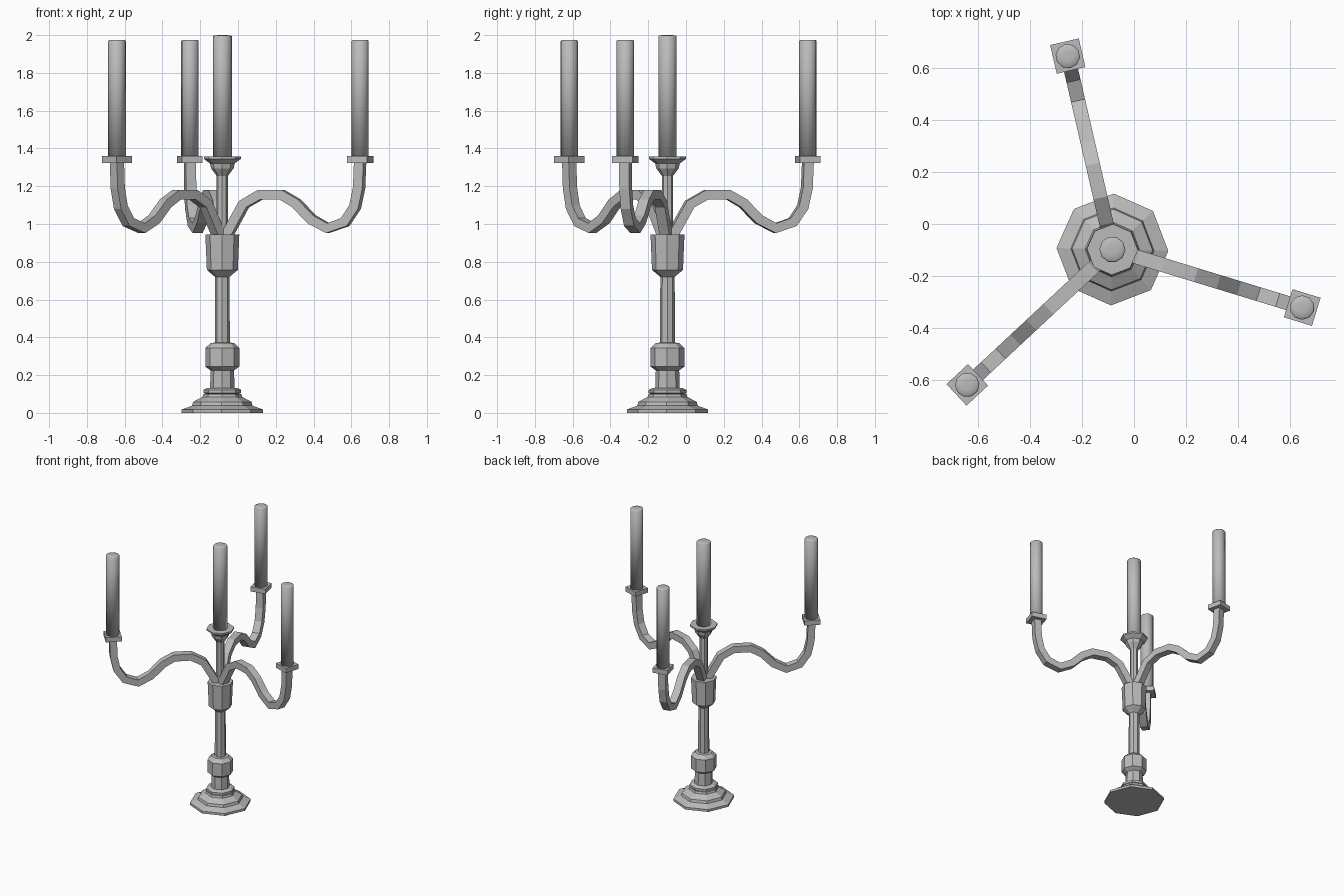
import bpy, bmesh, math
from mathutils import Vector, Matrix

if "Cube" in bpy.data.objects:
    bpy.data.objects.remove(bpy.data.objects["Cube"], do_unlink=True)

grey = bpy.data.materials.new("plain grey")
grey.use_nodes = True
colour = (0.5, 0.5, 0.5, 1)
grey.diffuse_color = colour
grey.node_tree.nodes["Principled BSDF"].inputs["Base Color"].default_value = colour

AXIS = Vector((-0.083, -0.098, 0))   # centre of the stem
REACH = 0.763                        # stem to outer candle
ARM_ANGLES = {"right_front": 223, "left": -17, "back": 103}


def finish(name, bm, matrix=Matrix(), smooth=False):
    bmesh.ops.recalc_face_normals(bm, faces=bm.faces)
    bm.transform(matrix)
    for f in bm.faces:
        f.smooth = smooth
    mesh = bpy.data.meshes.new(name)
    bm.to_mesh(mesh)
    bm.free()
    mesh.materials.append(grey)
    obj = bpy.data.objects.new(name, mesh)
    bpy.context.collection.objects.link(obj)
    return obj


def loft(bm, rings):
    """Skin a row of equal rings and cap both ends."""
    rows = [[bm.verts.new(p) for p in ring] for ring in rings]
    n = len(rows[0])
    for a, b in zip(rows, rows[1:]):
        for i in range(n):
            j = (i + 1) % n
            bm.faces.new((a[i], a[j], b[j], b[i]))
    bm.faces.new(rows[0])
    bm.faces.new(rows[-1])


def turned(name, profile, matrix, sides=8, twist=-1.5, smooth=False):
    bm = bmesh.new()
    turns = [math.radians(twist) + math.tau * i / sides for i in range(sides)]
    loft(bm, [[(r * math.cos(t), r * math.sin(t), z) for t in turns]
              for r, z in profile])
    return finish(name, bm, matrix, smooth)


def candle(name, radius, bottom, top, matrix):
    # rounded shading over the rim, domed by a very shallow tip
    turned(name, [(radius, bottom), (radius, top - 0.006),
                  (radius * 0.9, top - 0.002), (radius * 0.4, top)],
           matrix, sides=10, smooth=True)


# Turned stem
centre = Matrix.Translation(AXIS)
turned("stepped_base", [(0.215, 0), (0.215, 0.018), (0.16, 0.038), (0.155, 0.058),
                        (0.105, 0.085), (0.1, 0.1)], centre)
turned("base_ring", [(0.085, 0.1), (0.1, 0.105), (0.1, 0.122), (0.08, 0.132)], centre)
turned("lower_stem", [(0.065, 0.13), (0.062, 0.225), (0.09, 0.245), (0.09, 0.343),
                      (0.062, 0.37), (0.04, 0.372), (0.038, 0.72), (0.082, 0.757),
                      (0.09, 0.945)], centre)
turned("upper_stem_and_cup", [(0.03, 0.94), (0.03, 1.255), (0.06, 1.295),
                              (0.065, 1.32), (0.098, 1.345), (0.098, 1.357)], centre)
candle("centre_candle", 0.05, 1.35, 2.0, centre)

# Arm centre line, as distance from the stem and height
PATH = [Vector((r, 0, z)) for r, z in (
    (0.02, 0.93), (0.12, 1.105), (0.21, 1.155), (0.33, 1.155), (0.41, 1.11),
    (0.494, 1.025), (0.585, 0.978), (0.68, 1.01), (0.735, 1.09),
    (0.757, 1.19), (0.763, 1.33))]


def arm(name, matrix, width=0.055, depth=0.052):
    rings = []
    for i, p in enumerate(PATH):
        along = (PATH[min(i + 1, len(PATH) - 1)] - PATH[max(i - 1, 0)]).normalized()
        side = Vector((0, width / 2, 0))
        up = along.cross(Vector((0, 1, 0))) * depth / 2
        rings.append([p + side + up, p - side + up, p - side - up, p + side - up])
    bm = bmesh.new()
    loft(bm, rings)
    finish(name, bm, matrix)


for label, angle in ARM_ANGLES.items():
    turn = centre @ Matrix.Rotation(math.radians(angle), 4, "Z")
    tip = turn @ Matrix.Translation((REACH, 0, 0))
    arm(label + "_arm", turn)
    # Square drip plate and its candle
    bm = bmesh.new()
    bmesh.ops.create_cube(bm, size=1, matrix=Matrix.Translation((0, 0, 1.342))
                          @ Matrix.Diagonal((0.113, 0.113, 0.036, 1)))
    finish(label + "_plate", bm, tip)
    candle(label + "_candle", 0.047, 1.35, 1.975, tip)
